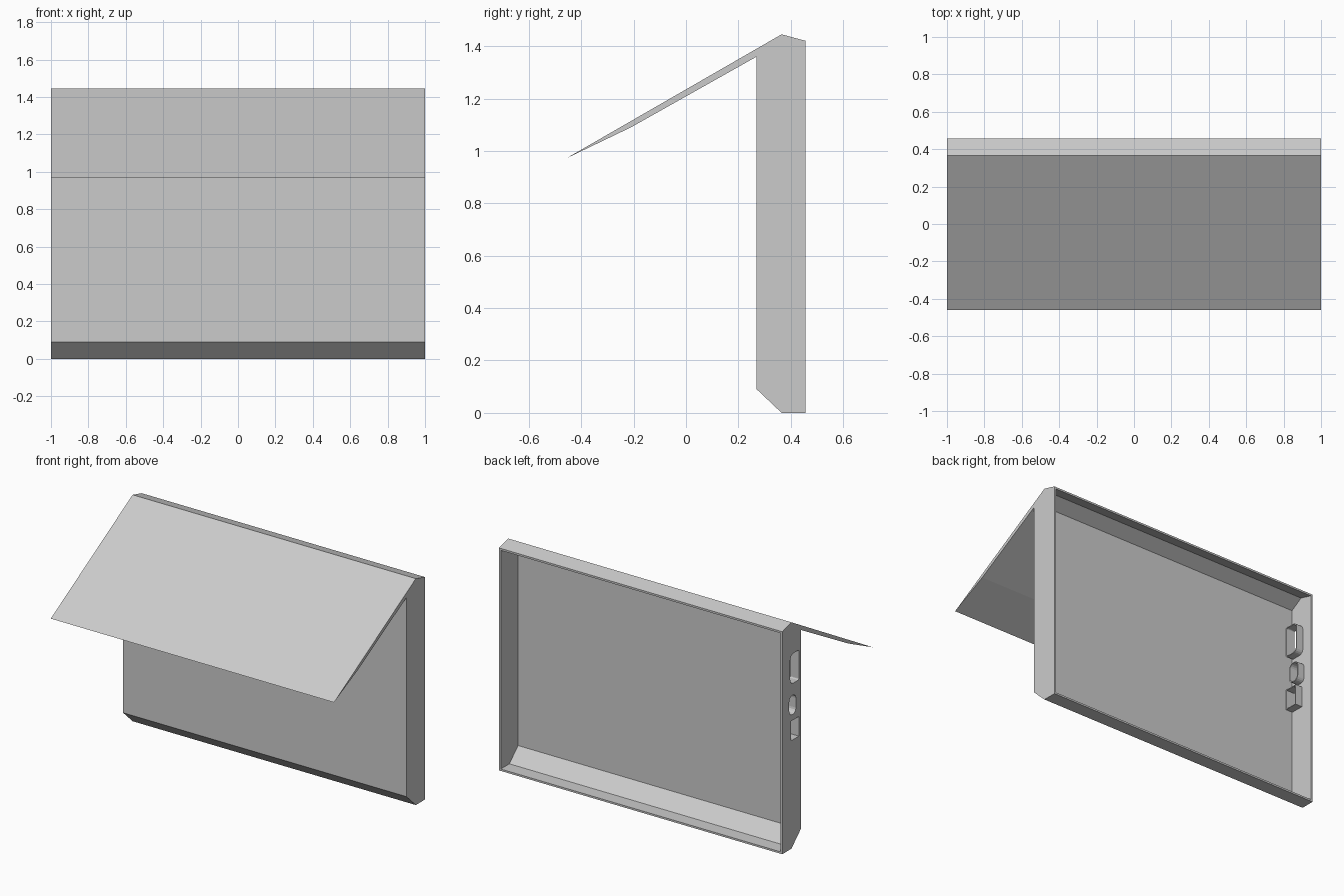
import bpy
import bmesh
from math import cos, sin, pi

if "Cube" in bpy.data.objects:
    bpy.data.objects.remove(bpy.data.objects["Cube"], do_unlink=True)

WALL = 0.012
RIM = 0.005

grey = bpy.data.materials.new("plain grey")
grey.use_nodes = True
grey.diffuse_color = (0.6, 0.6, 0.6, 1)
grey.node_tree.nodes["Principled BSDF"].inputs["Base Color"].default_value = (0.6, 0.6, 0.6, 1)


def prism(name, outline, x0, x1):
    """Extrude a (y, z) outline along x."""
    bm = bmesh.new()
    face = bm.faces.new([bm.verts.new((x0, y, z)) for y, z in outline])
    out = bmesh.ops.extrude_face_region(bm, geom=[face])
    moved = [v for v in out["geom"] if isinstance(v, bmesh.types.BMVert)]
    bmesh.ops.translate(bm, verts=moved, vec=(x1 - x0, 0, 0))
    bmesh.ops.recalc_face_normals(bm, faces=bm.faces)
    mesh = bpy.data.meshes.new(name)
    bm.to_mesh(mesh)
    bm.free()
    mesh.materials.append(grey)
    obj = bpy.data.objects.new(name, mesh)
    bpy.context.collection.objects.link(obj)
    return obj


def cut(obj, cutter):
    mod = obj.modifiers.new("cut", 'BOOLEAN')
    mod.object = cutter
    mod.solver = 'EXACT'
    bpy.context.view_layer.objects.active = obj
    bpy.ops.object.modifier_apply(modifier=mod.name)


def port_outline(y0, y1, z0, z1, front_r, back_r, grow=0.0):
    """Rectangle with separately rounded front and back corners."""
    y0, y1, z0, z1 = y0 - grow, y1 + grow, z0 - grow, z1 + grow
    points = []
    corners = [(y1, z1, -1, -1, back_r), (y0, z1, 1, -1, front_r),
               (y0, z0, 1, 1, front_r), (y1, z0, -1, 1, back_r)]
    for i, (y, z, sy, sz, r) in enumerate(corners):
        if r == 0:
            points.append((y, z))
            continue
        for k in range(5):
            a = (i + k / 4) * pi / 2
            points.append((y + sy * r + r * cos(a), z + sz * r + r * sin(a)))
    return points


# Shell and sloping hood in one profile
housing = prism("hooded_housing", [
    (-0.46, 0.97), (-0.21, 1.09), (0.27, 1.36), (0.27, 0.09),
    (0.365, 0), (0.457, 0), (0.457, 1.42), (0.365, 1.445)], -1, 1)

# Hollow, open at the back
hollow = prism("hollow_cutter", [
    (0.27 + WALL, 0.095), (0.37, WALL), (0.6, WALL),
    (0.6, 1.368), (0.365, 1.433), (0.27 + WALL, 1.383)], WALL - 1, 1 - WALL)
cut(housing, hollow)
bpy.data.objects.remove(hollow, do_unlink=True)

# Side ports with short collars inside
ports = {
    "upper_port_collar": (0.29, 0.377, 1.05, 1.24, 0.008, 0.032),
    "middle_port_collar": (0.32, 0.387, 0.853, 0.975, 0.03, 0.03),
    "lower_port_collar": (0.29, 0.368, 0.69, 0.815, 0, 0),
}
for name, size in ports.items():
    cutter = prism("port_cutter", port_outline(*size), -1.1, -0.9)
    collar = prism(name, port_outline(*size, grow=RIM), WALL / 2 - 1, -0.94)
    cut(housing, cutter)
    cut(collar, cutter)
    bpy.data.objects.remove(cutter, do_unlink=True)
